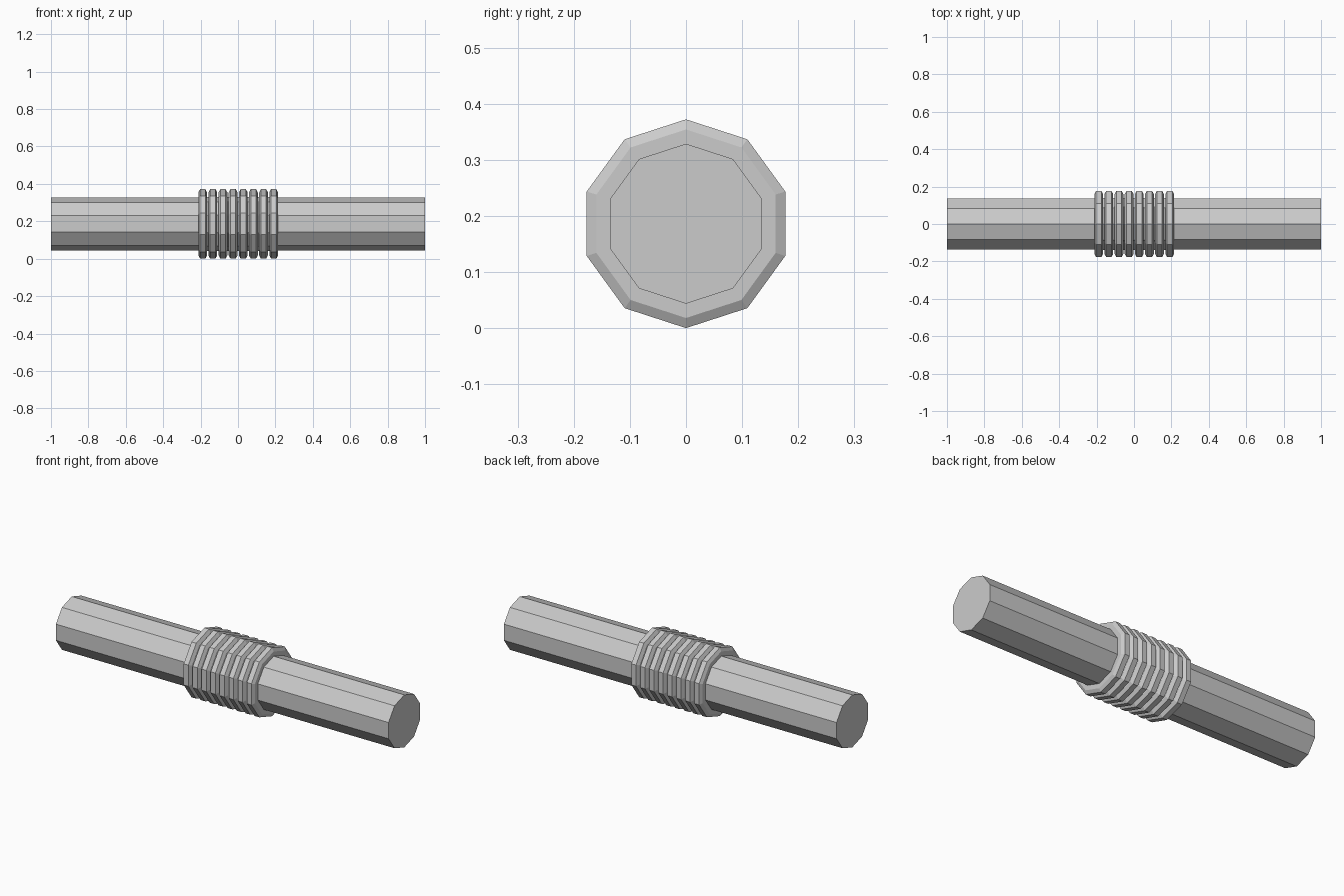
import bpy, bmesh, math

if "Cube" in bpy.data.objects:
    bpy.data.objects.remove(bpy.data.objects["Cube"])

SIDES = 10
CENTRE_Z = 0.186


def lathe(name, profile):
    """Spin an open (x, radius) profile about the x axis and cap both ends."""
    bm = bmesh.new()
    rings = []
    for x, r in profile:
        ring = []
        for i in range(SIDES):
            a = 2 * math.pi * i / SIDES
            ring.append(bm.verts.new((x, r * math.sin(a), CENTRE_Z + r * math.cos(a))))
        rings.append(ring)
    for a, b in zip(rings, rings[1:]):
        for i in range(SIDES):
            j = (i + 1) % SIDES
            bm.faces.new((a[i], a[j], b[j], b[i]))
    bm.faces.new(rings[0])
    bm.faces.new(rings[-1])
    bmesh.ops.recalc_face_normals(bm, faces=bm.faces)
    mesh = bpy.data.meshes.new(name)
    bm.to_mesh(mesh)
    bm.free()
    obj = bpy.data.objects.new(name, mesh)
    bpy.context.collection.objects.link(obj)
    return obj


# Straight ten-sided pipe
lathe("pipe", [(-1, 0.1425), (1, 0.1425)])

# Ribbed sleeve: eight chamfered ribs with narrow grooves between them
RIBS, PITCH, HALF = 8, 0.0542, 0.0235
profile = []
for k in range(RIBS):
    c = (k - (RIBS - 1) / 2) * PITCH + 0.001
    profile += [(c - HALF, 0.145), (c - HALF, 0.168), (c - 0.014, 0.186),
                (c + 0.014, 0.186), (c + HALF, 0.168), (c + HALF, 0.145)]
lathe("ribbed_sleeve", profile)
